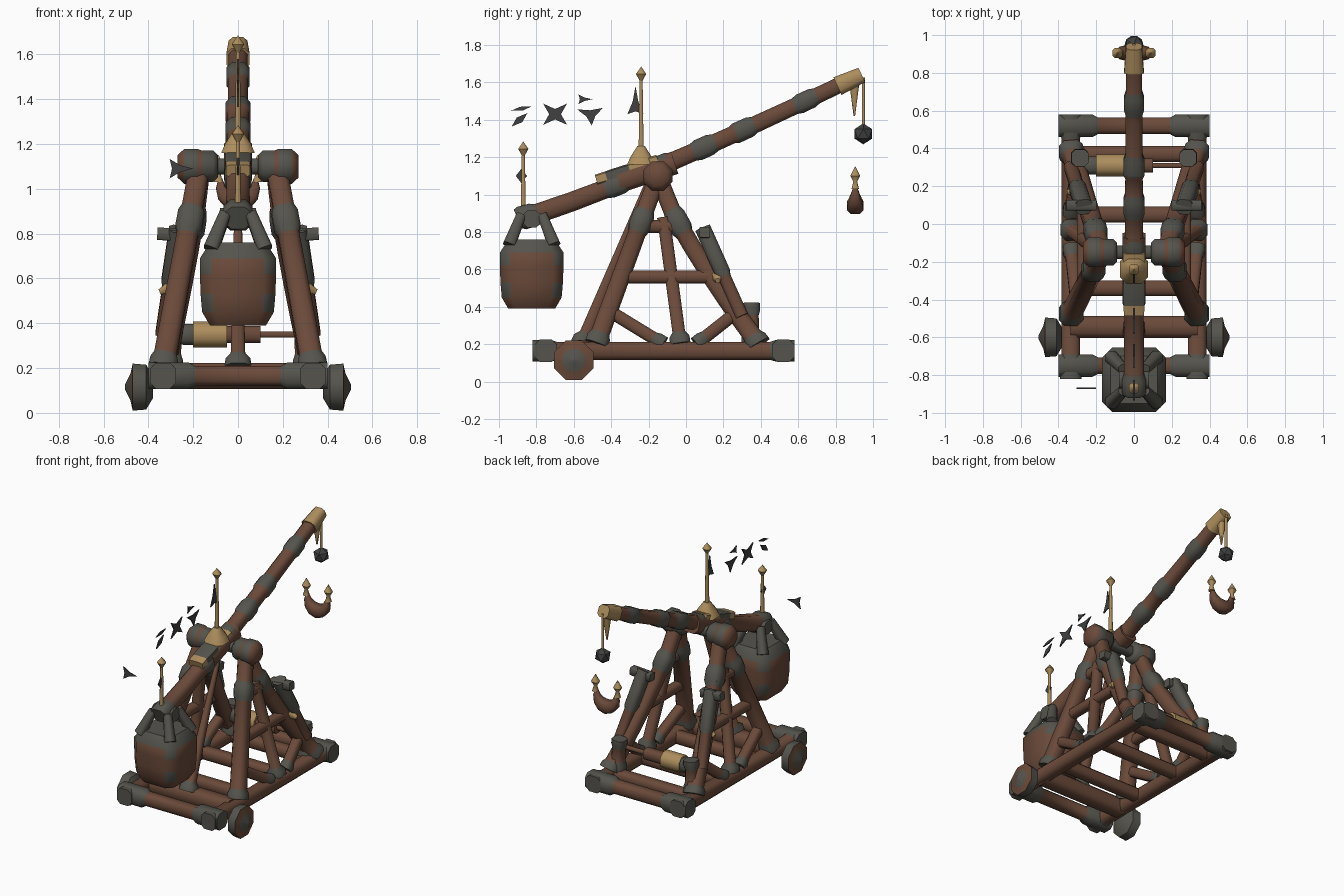
import bpy, bmesh, math
from mathutils import Vector

cube = bpy.data.objects.get("Cube")
if cube:
    bpy.data.objects.remove(cube, do_unlink=True)


def material(name, red, green, blue):
    mat = bpy.data.materials.new(name)
    mat.use_nodes = True
    mat.diffuse_color = (red, green, blue, 1)
    shader = mat.node_tree.nodes["Principled BSDF"]
    shader.inputs["Base Color"].default_value = (red, green, blue, 1)
    shader.inputs["Roughness"].default_value = 0.9
    return mat


MATERIALS = [material("brown_wood", 0.145, 0.068, 0.042),
             material("grey_iron", 0.09, 0.088, 0.074),
             material("tan_brass", 0.42, 0.27, 0.11),
             material("dark_iron", 0.05, 0.053, 0.05)]
WOOD, IRON, BRASS, DARK = range(len(MATERIALS))
CORNERS = "iron on the corners only"
X, Y, Z = (Vector(axis) for axis in ((1, 0, 0), (0, 1, 0), (0, 0, 1)))


def finish(name, bm, smooth=True, mirror=False):
    bmesh.ops.recalc_face_normals(bm, faces=bm.faces)
    mesh = bpy.data.meshes.new(name)
    bm.to_mesh(mesh)
    bm.free()
    for mat in MATERIALS:
        mesh.materials.append(mat)
    part = bpy.data.objects.new(name, mesh)
    bpy.context.collection.objects.link(part)
    if mirror:
        part.modifiers.new("left_and_right", "MIRROR")
    if smooth:
        bpy.ops.object.select_all(action="DESELECT")
        part.select_set(True)
        bpy.context.view_layer.objects.active = part
        bpy.ops.object.shade_smooth_by_angle(angle=math.radians(48))
    return part


def loft(name, rings, colours, chamfer=0.55, flat=1, curved=False, mirror=False):
    """Skin chamfered squares given as (centre, half width); one colour per span."""
    c = chamfer
    section = [(1, -c), (1, c), (c, 1), (-c, 1), (-1, c), (-1, -c), (-c, -1), (c, -1)]
    bm, loops, last = bmesh.new(), [], len(rings) - 1
    for i, (centre, size) in enumerate(rings):
        ahead, behind = (min(i + 1, last), max(i - 1, 0)) if curved else (last, 0)
        along = (rings[ahead][0] - rings[behind][0]).normalized()
        guide = Y if curved or abs(along.x) > 0.8 else X
        side = (guide - along * guide.dot(along)).normalized()
        up = along.cross(side) * flat
        loops.append([bm.verts.new(centre + (side * a + up * b) * size) for a, b in section])
    for low, high, colour in zip(loops, loops[1:], colours):
        for k in range(len(section)):
            face = bm.faces.new((low[k - 1], low[k], high[k], high[k - 1]))
            face.material_index = (k + 1) % 2 if colour == CORNERS else colour
            if colour == CORNERS:
                face.material_index = WOOD if k % 2 else IRON
    for loop, colour in ((loops[0], colours[0]), (loops[-1], colours[-1])):
        bm.faces.new(loop).material_index = WOOD if colour == CORNERS else colour
    return finish(name, bm, mirror=mirror)


def strut(name, start, end, thick, thin=None, bands=(), band=0.035, swell=1.25,
          bend=1, colour=WOOD, **options):
    """Beam from start to end with swollen iron bands at the given fractions."""
    start, end, thin = Vector(start), Vector(end), thin or thick
    length = (end - start).length
    half, slope = band / length, 0.03 / length
    steps = 1 if bend == 1 else 6
    stops = {i / steps for i in range(steps + 1)}
    for t in bands:
        stops |= {t - half - slope, t - half, t + half, t + half + slope}
    stops = sorted({round(t, 3) for t in stops if 0 <= t <= 1})

    def banded(t, margin):
        return any(abs(t - b) < half + margin for b in bands)

    rings = []
    for t in stops:
        centre = start.lerp(end, t)
        centre.z = start.z + (end.z - start.z) * t ** bend
        size = thick + (thin - thick) * t
        rings.append((centre, size * (swell if banded(t, slope / 2) else 1)))
    colours = [IRON if banded((a + b) / 2, slope * 0.6) else colour
               for a, b in zip(stops, stops[1:])]
    return loft(name, rings, colours, **options)


def turned(name, base, axis, profile, colours, **options):
    """Piece along an axis, from (distance, half width) pairs."""
    rings = [(Vector(base) + axis * d, size) for d, size in profile]
    if isinstance(colours, int):
        colours = [colours] * len(profile)
    return loft(name, rings, colours, **options)


def scrap(centre, across, width, height, points, tilt=0):
    """Thin jagged rag, shaped as a flattened star."""
    bm, corners = bmesh.new(), []
    for i in range(points * 2):
        angle = math.pi * i / points + tilt
        reach = 0.35 if i % 2 else 1
        corners.append(bm.verts.new(Vector(centre) + across * width * reach * math.cos(angle)
                                    + Z * height * reach * math.sin(angle)))
    bm.faces.new(corners).material_index = DARK
    rag = finish("banner_scrap", bm, smooth=False)
    cloth = rag.modifiers.new("cloth", "SOLIDIFY")
    cloth.thickness, cloth.offset = 0.008, 0


# Base frame
DECK, SIDE = 0.165, 0.335
ENDS = (0, 1)
for name, y in (("front_sill", -0.75), ("rear_sill", 0.52)):
    strut(name, (-0.4, y, DECK), (0.4, y, DECK), 0.044, bands=ENDS, band=0.18, swell=1.35)
strut("side_rails", (SIDE, -0.82, DECK), (SIDE, 0.58, DECK), 0.048, bands=ENDS,
      band=0.1, swell=1.2, mirror=True)
for y in (0.37, 0.05, -0.34):
    strut("cross_slat", (-SIDE, y, DECK), (SIDE, y, DECK), 0.042)
strut("axle_beam", (-SIDE, -0.545, DECK), (SIDE, -0.545, DECK), 0.058)
turned("wheels", (0.38, -0.6, 0.115), X,
       [(0, 0.05), (0.03, 0.1), (0.09, 0.105), (0.1, 0.06), (0.125, 0.01)],
       [IRON, IRON, WOOD, IRON], chamfer=0.41, mirror=True)

# A-frames
APEX = Vector((0.17, -0.15, 1.1))
FRONT_FOOT = Vector((SIDE, -0.48, 0.2))
REAR_FOOT = Vector((SIDE, 0.39, 0.2))
POST_FOOT = Vector((SIDE, -0.03, 0.2))
LEG, TIE = 0.046, 0.034
strut("front_legs", FRONT_FOOT, APEX, LEG * 1.1, LEG, bands=(0, 0.73), mirror=True)
strut("rear_legs", APEX, REAR_FOOT, LEG, LEG * 1.1, bands=(0.2, 1), bend=0.8, mirror=True)
strut("posts", POST_FOOT, POST_FOOT.lerp(APEX, 0.75), TIE, bands=[0], swell=1.6, mirror=True)
for name, height in (("low_ties", 0.4), ("high_ties", 0.7)):
    strut(name, FRONT_FOOT.lerp(APEX, height), REAR_FOOT.lerp(APEX, height), TIE, mirror=True)
for name, foot in (("front_braces", FRONT_FOOT), ("rear_braces", REAR_FOOT)):
    strut(name, foot.lerp(APEX, 0.2), foot.lerp(POST_FOOT, 0.8), TIE, bands=[1], mirror=True)
turned("pivot_heads", (0.09, -0.15, 1.1), X,
       [(0, 0.05), (0.02, 0.07), (0.07, 0.07), (0.09, 0.078), (0.15, 0.078), (0.18, 0.05)],
       [IRON, IRON, WOOD, IRON, WOOD], chamfer=0.41, mirror=True)
strut("pivot_axle", APEX, APEX - X * APEX.x * 2, 0.035, colour=IRON)

# Outer planks, ledges and studs on the rear legs
strut("outer_planks", (0.265, 0.09, 0.82), (SIDE, 0.3, 0.35), 0.034, bands=(0, 0.3),
      band=0.1, mirror=True)
strut("ledges", (0.2, 0.1, 0.79), (0.36, 0.1, 0.8), 0.028, colour=IRON, chamfer=0.8, mirror=True)
strut("plank_studs", (0.3, 0.17, 0.56), (0.35, 0.17, 0.54), 0.03, 0.012, colour=BRASS, mirror=True)

# Winch
strut("winch_brackets", (0.3, 0.35, 0.2), (0.285, 0.35, 0.42), 0.044, 0.036, bands=ENDS,
      mirror=True)
strut("winch_shaft", (-0.3, 0.31, 0.35), (0.1, 0.31, 0.35), 0.038, bands=[0.2], band=0.02)
strut("winch_drum", (-0.2, 0.31, 0.35), (-0.05, 0.31, 0.35), 0.058, colour=BRASS, chamfer=0.41)
strut("winch_spindle", (0.1, 0.31, 0.35), (0.3, 0.31, 0.35), 0.014)

# Centre prop under the arm
strut("centre_prop", (0, -0.56, 0.2), (0, -0.2, 1.08), TIE, 0.012, bands=[0], swell=1.7)

# Throwing arm, gently curved, with iron bands and brass tip
strut("throwing_arm", (0, -0.9, 0.87), (0, 0.85, 1.6), 0.054, 0.042, bend=1.15, swell=1.2,
      bands=(0.03, 0.3, 0.44, 0.57, 0.69, 0.88))
strut("pivot_swell", (0, -0.36, 1.07), (0, -0.06, 1.17), 0.062)
strut("arm_tip", (0, 0.81, 1.58), (0, 0.94, 1.64), 0.052, 0.042, colour=BRASS)
strut("tip_horn", (0, 0.9, 1.62), (0, 0.9, 1.42), 0.03, 0.004, colour=BRASS)

# Brass saddle and standards
strut("saddle", (0, -0.48, 1.08), (0, -0.15, 1.185), 0.054, 0.058, bands=[0.35], swell=1.05,
      colour=BRASS, chamfer=0.75, flat=0.5)
turned("saddle_spire", (0, -0.24, 1.16), Z, [(0, 0.075), (0.04, 0.058), (0.1, 0.02)], BRASS)


def standard(name, y, bottom, top):
    strut(name + "_pole", (0, y, bottom), (0, y, top - 0.07), 0.014, 0.008, colour=BRASS)
    turned(name + "_finial", (0, y, top), -Z, [(0, 0), (0.04, 0.027), (0.08, 0.006)], BRASS)


standard("saddle_standard", -0.24, 1.2, 1.685)
standard("front_standard", -0.87, 0.88, 1.285)

# Counterweight box with hangers
BOX = Vector((0, -0.825, 0.39))
turned("counterweight", BOX, Z,
       [(0, 0.125), (0.06, 0.16), (0.14, 0.167), (0.23, 0.17), (0.3, 0.17), (0.37, 0.125)],
       [WOOD, CORNERS, WOOD, CORNERS, IRON], chamfer=0.68)
for turn in range(4):
    angle = math.radians(45 + 90 * turn)
    outward = X * math.cos(angle) + Y * math.sin(angle)
    strut("hanger", BOX + outward * 0.17 + Z * 0.34, BOX + outward * 0.08 + Z * 0.5,
          0.034, 0.026, colour=IRON)
strut("hanger_collar", BOX + Z * 0.48 - X * 0.08, BOX + Z * 0.48 + X * 0.08, 0.045, colour=IRON)

# Hanging ball on its cord
BALL = Vector((0, 0.948, 1.325))
strut("cord", BALL + Z * 0.3, BALL, 0.008, colour=BRASS)
bm = bmesh.new()
bmesh.ops.create_icosphere(bm, subdivisions=1, radius=0.056)
bmesh.ops.translate(bm, verts=bm.verts, vec=BALL)
for face in bm.faces:
    face.material_index = DARK
finish("hanging_ball", bm, smooth=False)

# Crescent pouch with brass points
POUCH = Vector((0, 0.905, 1.03))
arc = [math.radians(degrees) for degrees in range(170, 371, 25)]
loft("pouch", [(POUCH + X * 0.08 * math.cos(a) + Z * 0.09 * math.sin(a),
                0.014 - 0.03 * math.sin(a)) for a in arc], [WOOD] * len(arc), curved=True)
turned("pouch_points", POUCH + X * 0.088, Z,
       [(0, 0.02), (0.04, 0.01), (0.07, 0.026), (0.12, 0.002)], BRASS, mirror=True)

# Torn banner scraps
scrap((0, -0.88, 1.46), Y, 0.06, 0.03, 2, tilt=0.4)
scrap((0, -0.89, 1.4), Y, 0.06, 0.05, 2, tilt=0.8)
scrap((0, -0.7, 1.43), Y, 0.09, 0.08, 4, tilt=math.pi / 4)
scrap((0, -0.55, 1.51), Y, 0.05, 0.03, 3)
scrap((0, -0.51, 1.43), Y, 0.08, 0.06, 3, tilt=0.6)
scrap((0, -0.27, 1.48), Y, 0.05, 0.1, 3, tilt=math.pi / 2)
scrap((0, -0.88, 1.1), Y, 0.03, 0.11, 2)
scrap((-0.27, -0.87, 1.09), X, 0.07, 0.05, 3)
